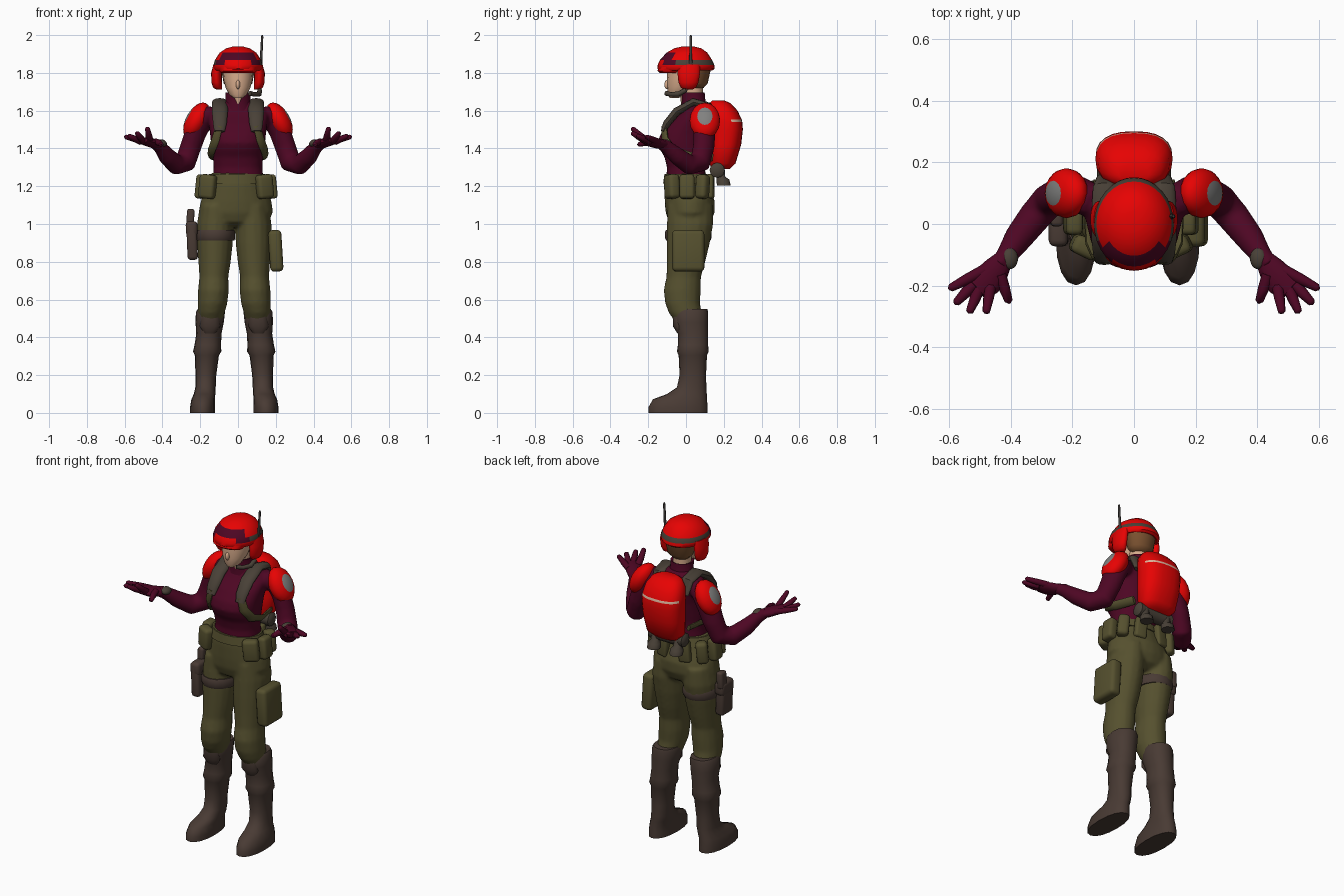
import bpy, bmesh, math
from mathutils import Vector, Matrix

def colour(name, *rgb):
    m = bpy.data.materials.new(name)
    m.diffuse_color = (*rgb, 1)
    return m

RED = colour("red", .88, .001, .001)
MAROON = colour("maroon", .075, .002, .017)
OLIVE = colour("olive", .092, .081, .028)
BROWN = colour("boot brown", .066, .043, .034)
STRAP = colour("strap grey brown", .066, .052, .038)
GREY = colour("patch grey", .22, .22, .215)
SKIN = colour("skin", .68, .41, .26)
HAIR = colour("hair brown", .2, .085, .03)
DARK = colour("dark grey", .045, .04, .037)
PALE = colour("pale stripe", .75, .45, .33)

def finish(name, bm, *mats):
    bmesh.ops.recalc_face_normals(bm, faces=bm.faces)
    me = bpy.data.meshes.new(name)
    bm.to_mesh(me)
    bm.free()
    for m in mats:
        me.materials.append(m)
    ob = bpy.data.objects.new(name, me)
    bpy.context.collection.objects.link(ob)
    return ob

def loft(name, rings, *mats, n=16, power=1.0, hint=None, rule=None):
    """Rings (x, y, z, a, b): level when hint is None, else square to the path."""
    bm = bmesh.new()
    pts = [Vector(r[:3]) for r in rings]
    loops = []
    for i, r in enumerate(rings):
        t = Vector((0, 0, 1))
        if hint:
            t = (pts[min(i + 1, len(pts) - 1)] - pts[max(i - 1, 0)]).normalized()
        h = Vector(hint or (1, 0, 0))
        u = (h - t * h.dot(t)).normalized()
        v = t.cross(u)
        loop = []
        for k in range(n):
            c, s = math.cos(math.tau * k / n), math.sin(math.tau * k / n)
            c = math.copysign(abs(c) ** power, c)
            s = math.copysign(abs(s) ** power, s)
            loop.append(bm.verts.new(pts[i] + u * c * r[3] + v * s * r[4]))
        loops.append(loop)
    for a, b in zip(loops, loops[1:]):
        for k in range(n):
            bm.faces.new((a[k], a[(k + 1) % n], b[(k + 1) % n], b[k]))
    bm.faces.new(loops[0])
    bm.faces.new(loops[-1])
    if rule:
        for f in bm.faces:
            f.material_index = rule(f.calc_center_median())
    return finish(name, bm, *mats)

def box(name, loc, size, mat, turn=0, lean=0):
    bm = bmesh.new()
    bmesh.ops.create_cube(bm, size=1)
    bmesh.ops.scale(bm, vec=size, verts=bm.verts)
    bmesh.ops.bevel(bm, geom=bm.edges[:], offset=min(size) * .32, segments=3, profile=.5, affect='EDGES')
    m = Matrix.Translation(loc) @ Matrix.Rotation(turn, 4, 'Z') @ Matrix.Rotation(lean, 4, 'Y')
    bm.transform(m)
    return finish(name, bm, mat)

def ball(name, loc, size, *mats, tilt=0, rule=None):
    bm = bmesh.new()
    bmesh.ops.create_uvsphere(bm, u_segments=16, v_segments=12, radius=1,
                              matrix=Matrix.Rotation(math.pi / 2, 4, 'Y'))
    if rule:
        for f in bm.faces:
            f.material_index = rule(f.calc_center_median())
    bm.transform(Matrix.Translation(loc) @ Matrix.Rotation(tilt, 4, 'Y') @ Matrix.Diagonal((*size, 1)))
    return finish(name, bm, *mats)

def fuse(name, parts):
    """Merge overlapping parts into one smooth skin."""
    bpy.ops.object.select_all(action='DESELECT')
    for p in parts:
        p.select_set(True)
    bpy.context.view_layer.objects.active = parts[0]
    bpy.ops.object.join()
    parts[0].name = name
    rm = parts[0].modifiers.new("remesh", 'REMESH')
    rm.mode, rm.voxel_size, rm.use_smooth_shade = 'VOXEL', .01, True
    sm = parts[0].modifiers.new("smooth", 'SMOOTH')
    sm.factor, sm.iterations = .5, 6

# Torso, collar and trousers seat
top = [loft("torso", [(0, 0, 1.24, .135, .105), (0, 0, 1.3, .129, .101), (0, -.005, 1.355, .133, .109),
     (0, -.012, 1.39, .139, .123), (0, -.016, 1.43, .144, .134), (0, -.006, 1.475, .148, .13),
     (0, .02, 1.53, .156, .113), (0, .05, 1.575, .165, .096), (0, .06, 1.615, .14, .076),
     (0, .05, 1.65, .075, .06)], MAROON, n=24, power=.88)]
loft("collar", [(0, .045, 1.6, .085, .075), (0, .04, 1.65, .066, .063), (0, .035, 1.695, .066, .064),
     (0, .035, 1.69, .055, .053)], MAROON)
loft("collar_opening", [(0, -.02, 1.635, .004, .006), (0, -.02, 1.697, .034, .014)], SKIN, n=12)
trousers = [loft("hips", [(-.005, 0, 1.27, .14, .11), (-.008, .005, 1.2, .16, .12), (-.01, .02, 1.12, .188, .133),
     (-.012, .022, 1.06, .198, .13), (-.015, .02, 1.01, .17, .11), (-.015, .02, .985, .08, .07)],
     OLIVE, n=24)]
loft("belt", [(-.005, 0, 1.265, .148, .114), (-.007, .004, 1.215, .166, .125)], OLIVE, n=24)

# Head
loft("neck", [(0, .04, 1.6, .05, .05), (0, .035, 1.78, .052, .055)], SKIN)
loft("face", [(0, -.062, 1.668, .025, .025), (0, -.048, 1.685, .047, .047), (0, -.028, 1.725, .067, .072),
     (0, -.015, 1.77, .078, .086), (0, 0, 1.83, .083, .098)], SKIN)
ball("nose", (0, -.1, 1.738), (.011, .015, .024), SKIN)
loft("mouth", [(0, -.088, 1.698, .01, .004), (0, -.09, 1.701, .01, .004)], HAIR, n=8)
loft("hair", [(0, .055, 1.72, .05, .038), (0, .055, 1.745, .076, .06), (0, .05, 1.835, .092, .085)], HAIR)

# Helmet with a goggle panel in front and a band round the back
def helmet_rule(c):
    if 1.868 < c.z < 1.91 and c.y < -.045 and abs(c.x) < .085:
        return 1
    if 1.842 < c.z < 1.868:
        return 2 if c.y > -.05 else int(abs(c.x) > .07)
    return 0

loft("helmet", [(0, 0, 1.825, .09, .1), (0, -.002, 1.812, .12, .14), (0, 0, 1.822, .128, .152),
     (0, 0, 1.842, .13, .15), (0, 0, 1.868, .122, .138), (0, .005, 1.907, .097, .108),
     (0, .01, 1.93, .062, .072), (0, .01, 1.94, .025, .03)], RED, MAROON, STRAP, n=32, rule=helmet_rule)
loft("helmet_brim", [(0, -.085, 1.80, .088, .055), (0, -.088, 1.81, .098, .063), (0, -.08, 1.835, .1, .065)], RED)
loft("antenna", [(.115, .025, 1.76, .012, .012), (.118, .025, 1.85, .011, .012), (.122, .025, 1.87, .007, .008),
     (.128, .025, 1.99, .006, .007), (.128, .025, 2, .004, .004)], DARK, n=8)
loft("microphone", [(.115, 0, 1.71, .012, .012), (.112, -.04, 1.688, .014, .014),
     (.088, -.08, 1.686, .012, .012), (.062, -.105, 1.692, .013, .013)], STRAP, n=8, hint=(0, 0, 1))

# Backpack
loft("backpack", [(0, .185, 1.29, .08, .045), (0, .192, 1.32, .112, .07), (0, .207, 1.42, .122, .085),
     (0, .213, 1.5, .125, .088), (0, .211, 1.54, .125, .087), (0, .209, 1.553, .123, .086),
     (0, .195, 1.6, .115, .078), (0, .18, 1.64, .088, .056), (0, .17, 1.655, .05, .03)], RED, PALE,
     n=24, power=.8, rule=lambda c: int(1.54 < c.z < 1.553 and c.y > .23))
loft("bedroll", [(x, .165, 1.285, r, r) for x, r in ((-.12, .025), (-.11, .04), (.11, .04), (.12, .025))],
     STRAP, n=12, hint=(0, 0, 1))

for s, side in ((-1, "left"), (1, "right")):
    def mir(rings, dx=0):
        return [(s * r[0] + dx, *r[1:]) for r in rings]

    # Helmet ear guard, pack straps, pack canister
    loft(side + "_ear_guard", mir([(.1, .012, 1.712, .014, .022), (.108, .012, 1.722, .024, .04),
         (.113, .013, 1.75, .028, .053), (.114, .015, 1.8, .028, .06), (.105, .015, 1.845, .025, .06)]), RED)
    loft(side + "_shoulder_strap", mir([(.098, -.122, 1.49, .028, .012), (.096, -.103, 1.53, .036, .02),
         (.096, -.05, 1.595, .042, .022), (.096, .04, 1.645, .042, .022), (.095, .12, 1.625, .038, .02),
         (.092, .15, 1.55, .03, .015)]), STRAP, n=12, hint=(1, 0, 0))
    loft(side + "_side_strap", mir([(.1, -.115, 1.52, .022, .012), (.118, -.112, 1.45, .026, .014),
         (.14, -.068, 1.39, .026, .014), (.145, .02, 1.36, .025, .012), (.115, .14, 1.35, .025, .012)]),
         OLIVE, n=8, hint=(s * .5, .3, .8))
    loft(side + "_canister", mir([(.075, .2, 1.205, .038, .038), (.075, .195, 1.235, .036, .036),
         (.075, .185, 1.25, .024, .024), (.075, .175, 1.33, .028, .028)]), STRAP, n=10)

    # Arm, wrist patch and hand
    top.append(loft(side + "_arm", mir([(.13, .075, 1.58, .05, .055), (.185, .095, 1.555, .058, .064),
         (.222, .098, 1.49, .053, .064), (.25, .094, 1.41, .053, .06), (.278, .075, 1.328, .056, .06),
         (.325, .02, 1.312, .053, .054), (.375, -.045, 1.358, .047, .047), (.415, -.105, 1.41, .035, .036),
         (.44, -.137, 1.426, .033, .03)]), MAROON, hint=(s * .75, .65, .1)))
    ball(side + "_wrist_patch", (s * .403, -.112, 1.428), (.027, .035, .02), STRAP, tilt=-.3 * s)
    loft(side + "_palm", mir([(.42, -.11, 1.418, .03, .024), (.445, -.145, 1.425, .044, .026),
         (.478, -.185, 1.435, .052, .024), (.508, -.213, 1.445, .044, .015)]), MAROON, n=12,
         hint=(s * .75, .65, .1))
    for i, (bx, by, tx, ty, tz) in enumerate(((.485, -.15, .6, -.21, 1.465), (.515, -.19, .58, -.258, 1.47),
            (.5, -.205, .535, -.287, 1.485), (.465, -.2, .48, -.288, 1.51), (.435, -.165, .405, -.255, 1.425))):
        mx, my = (bx + tx) / 2, (by + ty) / 2
        loft(f"{side}_finger_{i + 1}", mir([(bx, by, 1.436, .02, .018), (mx, my, 1.436 * .55 + tz * .45, .018, .017),
             (tx * .9 + mx * .1, ty * .9 + my * .1, tz - .004, .013, .012), (tx, ty, tz, .006, .006)]),
             MAROON, n=8, hint=(s * .7, .7, .1))

    # Shoulder pad with round patch
    ball(side + "_shoulder_pad", (s * .219, .1, 1.547), (.057, .081, .105), RED, GREY,
         tilt=-.5 * s, rule=lambda c: int(c.x * s > .86))

    # Trouser leg and boot
    dx = -.02
    trousers.append(loft(side + "_leg", mir([(.1, .022, 1.1, .08, .12), (.102, .022, 1, .096, .123),
         (.102, .012, .9, .095, .115), (.104, 0, .8, .086, .103), (.108, -.012, .72, .077, .092),
         (.11, -.02, .65, .082, .099), (.115, -.018, .58, .079, .093), (.122, -.004, .53, .072, .088),
         (.125, .02, .47, .06, .07)], dx), OLIVE))
    loft(side + "_boot", mir([(.124, .028, .55, .069, .085), (.126, .025, .535, .077, .092), (.13, .027, .48, .075, .09),
         (.134, .037, .42, .067, .08), (.14, .037, .36, .07, .08), (.143, .036, .325, .075, .084),
         (.145, .036, .305, .064, .075), (.15, .036, .2, .055, .07), (.152, .03, .135, .054, .078),
         (.157, .005, .1, .057, .105), (.165, -.032, .072, .062, .143), (.168, -.042, .03, .066, .157),
         (.168, -.042, 0, .066, .157)], dx), BROWN, power=.9)
    loft(side + "_knee_flap", mir([(.13, -.03, .42, .03, .015), (.128, -.04, .46, .055, .03),
         (.125, -.05, .51, .045, .02)], dx), BROWN, n=12)

    # Belt pouches
    for i, (x, y, w, d, turn) in enumerate(((.15, -.075, .09, .062, .45), (.188, .005, .055, .08, 0),
                                           (.16, .088, .065, .065, -.6), (.07, .128, .07, .04, -.15))):
        box(f"{side}_belt_pouch_{i + 1}", (s * x - .01, y, 1.198), (w, d, .128), OLIVE, turn * s, -.1 * s)

# Thigh pouch on one leg, holster and strap on the other
box("thigh_pouch", (.2, .012, .858), (.07, .17, .22), OLIVE, 0, -.06)
box("holster", (-.243, -.02, .91), (.055, .105, .2), BROWN, 0, -.04)
box("holster_guard", (-.245, -.015, .975), (.062, .115, .08), BROWN, 0, -.04)
box("pistol_grip", (-.252, .02, 1.03), (.04, .055, .1), BROWN, 0, .05)
loft("thigh_strap", [(-.12, .012, .912, .1, .117), (-.12, .012, .925, .105, .123), (-.12, .012, .955, .105, .124),
     (-.12, .012, .968, .1, .118)], BROWN)

fuse("jumper", top)
fuse("trousers", trousers)
bpy.ops.object.select_all(action='SELECT')
bpy.ops.object.shade_smooth_by_angle(angle=math.radians(50))
